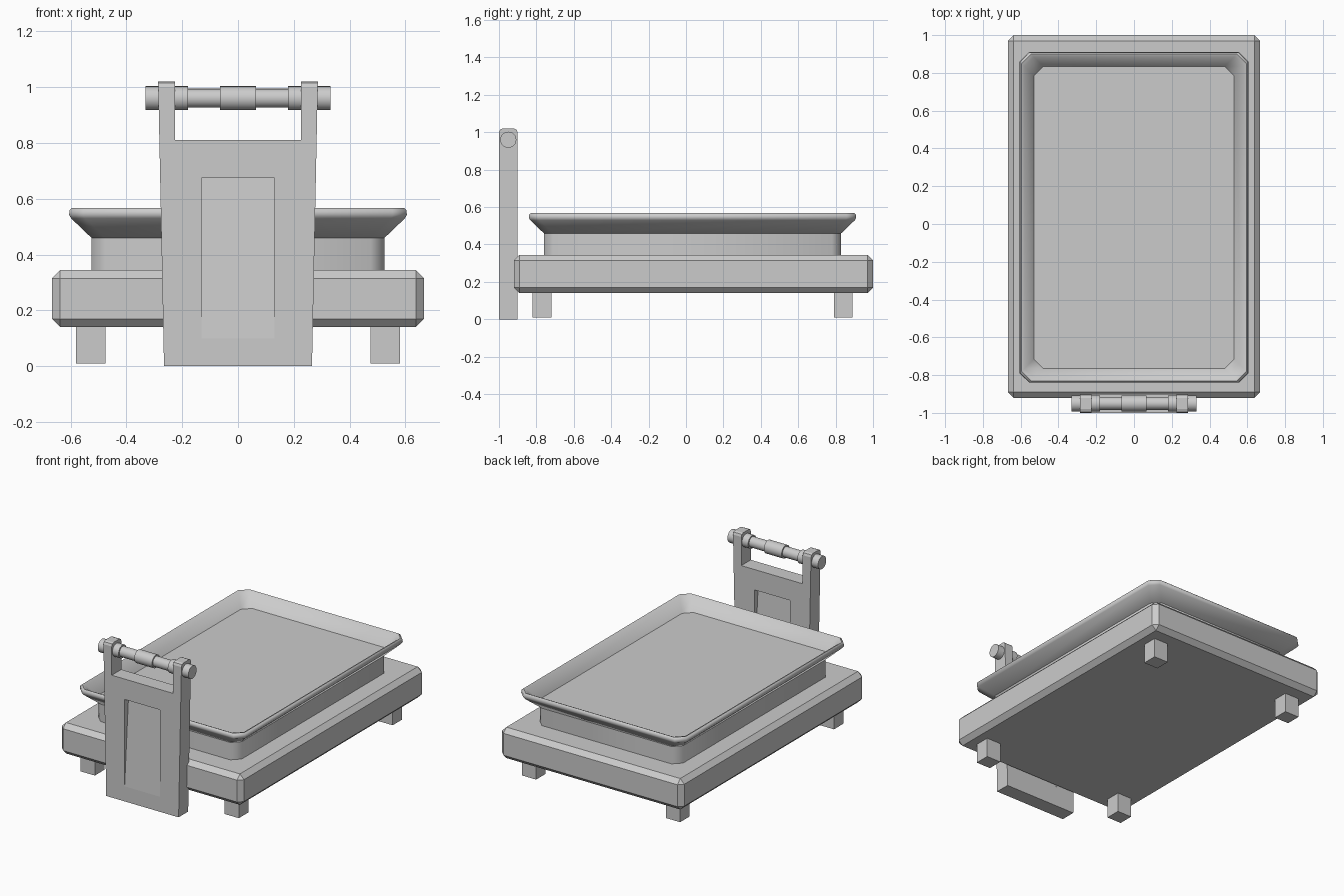
import bpy, bmesh, math
from mathutils import Matrix

cube = bpy.data.objects.get("Cube")
if cube:
    bpy.data.objects.remove(cube, do_unlink=True)

GREY = bpy.data.materials.new("plain grey")
GREY.use_nodes = True
GREY.diffuse_color = (0.6, 0.6, 0.6, 1)
GREY.node_tree.nodes["Principled BSDF"].inputs["Base Color"].default_value = (0.6, 0.6, 0.6, 1)


def finish(bm, name, smooth=None):
    """Turn a bmesh into a named, coloured object."""
    bmesh.ops.recalc_face_normals(bm, faces=bm.faces)
    mesh = bpy.data.meshes.new(name)
    bm.to_mesh(mesh)
    bm.free()
    mesh.materials.append(GREY)
    obj = bpy.data.objects.new(name, mesh)
    bpy.context.collection.objects.link(obj)
    bpy.ops.object.select_all(action='DESELECT')
    bpy.context.view_layer.objects.active = obj
    obj.select_set(True)
    if smooth:
        bpy.ops.object.shade_smooth_by_angle(angle=math.radians(smooth))
    return obj


def box(name, lo, hi, bevel=0):
    bm = bmesh.new()
    bmesh.ops.create_cube(bm, size=1)
    for v in bm.verts:
        v.co = [(a + b) / 2 + c * (b - a) for a, b, c in zip(lo, hi, v.co)]
    if bevel:
        bmesh.ops.bevel(bm, geom=bm.edges[:], offset=bevel, segments=1, affect='EDGES')
    return finish(bm, name)


def loft(bm, rings):
    """Join rings of points with quads and cap both ends."""
    loops = [[bm.verts.new(p) for p in ring] for ring in rings]
    n = len(loops[0])
    for a, b in zip(loops, loops[1:]):
        for i in range(n):
            j = (i + 1) % n
            bm.faces.new((a[i], a[j], b[j], b[i]))
    bm.faces.new(loops[0])
    bm.faces.new(loops[-1])


def tray_ring(x, z, cut=0.05):
    """Rectangle with cut corners, sized by its half width."""
    y, mid = x + 0.27, 0.035
    quarter = [(x, y - cut), (x - cut, y)]
    pts = quarter + [(-a, b) for a, b in quarter[::-1]]
    pts += [(-a, -b) for a, b in pts]
    return [(a, b + mid, z) for a, b in pts]


def prism_x(name, profile, half):
    """Extrude a (y, z) profile across x."""
    bm = bmesh.new()
    loft(bm, [[(x, y, z) for y, z in profile] for x in (-half, half)])
    return finish(bm, name)


# Base slab and feet
box("base", (-0.667, -0.92, 0.14), (0.667, 1.0, 0.345), 0.03)
for side, x in (("right", -0.5275), ("left", 0.5275)):
    for end, y in (("front", -0.77), ("back", 0.84)):
        box(f"{end}_{side}_foot", (x - 0.0525, y - 0.05, 0.01), (x + 0.0525, y + 0.05, 0.16))

# Pedestal under the tray
bm = bmesh.new()
loft(bm, [tray_ring(0.525, 0.33), tray_ring(0.525, 0.465)])
finish(bm, "pedestal", 46)

# Flared tray with a rolled rim
bm = bmesh.new()
section = [(0.525, 0.46), (0.598, 0.53), (0.605, 0.542), (0.603, 0.56),
           (0.595, 0.567), (0.58, 0.56), (0.53, 0.483)]
loft(bm, [tray_ring(x, z) for x, z in section])
finish(bm, "tray", 46)

# Front panel with two arms
half = [(0.265, 0), (0.286, 1.02), (0.225, 1.02), (0.225, 0.81)]
outline = half + [(-x, z) for x, z in half[::-1]]
bm = bmesh.new()
loft(bm, [[(x, y, z) for x, z in outline] for y in (-1.0, -0.9)])
tips = [e for e in bm.edges if all(v.co.z > 1 for v in e.verts)
        and abs(e.verts[0].co.y - e.verts[1].co.y) < 0.01]
bmesh.ops.bevel(bm, geom=tips, offset=0.02, segments=2, affect='EDGES', profile=0.5)
panel = finish(bm, "front_panel")

# Sloping recesses, deepest at the top, on both faces of the panel
for sign in (-1, 1):
    wedge = [(-0.95 + sign * d, z) for d, z in
             ((0.05, 0.1), (0.08, 0.1), (0.08, 0.675), (0.01, 0.675))]
    cutter = prism_x("recess_cutter", wedge, 0.13)
    cutter.hide_render = True
    cut = panel.modifiers.new("recess", 'BOOLEAN')
    cut.object, cut.operation, cut.solver = cutter, 'DIFFERENCE', 'EXACT'
    bpy.context.view_layer.objects.active = panel
    bpy.ops.object.modifier_apply(modifier=cut.name)
    bpy.data.objects.remove(cutter, do_unlink=True)

# Stepped handle rod through the arms
steps = [(0.065, 0.043), (0.065, 0.034), (0.18, 0.034), (0.18, 0.043), (0.332, 0.043)]
rod = [(-x, r) for x, r in steps[::-1]] + steps
bm = bmesh.new()
loft(bm, [[(x, -0.95 + r * math.cos(t), 0.96 + r * math.sin(t))
           for t in (math.tau * i / 24 for i in range(24))] for x, r in rod])
finish(bm, "handle_rod", 40)
